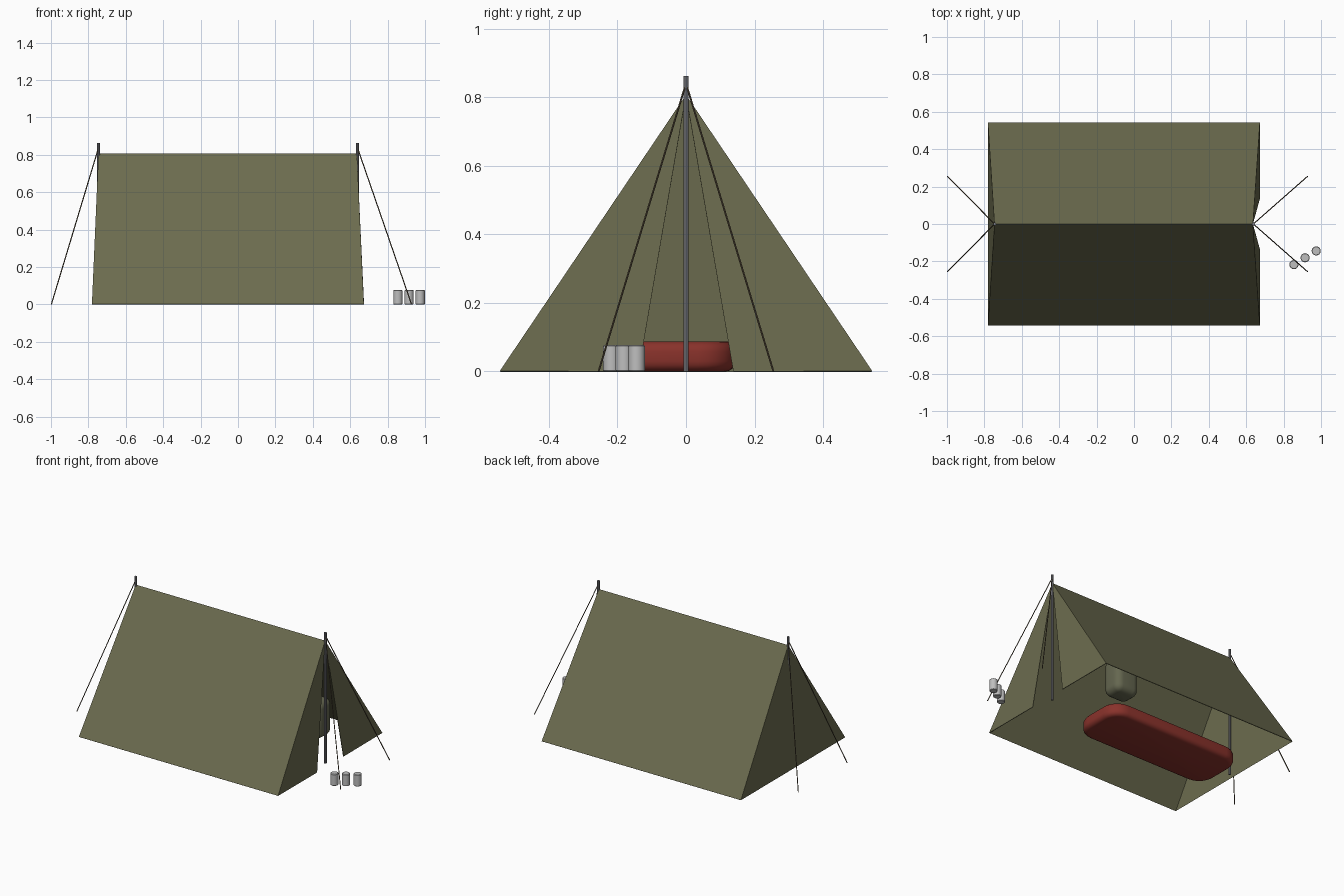
import bpy, bmesh, math
from mathutils import Vector

if "Cube" in bpy.data.objects:
    bpy.data.objects.remove(bpy.data.objects["Cube"])


def material(name, r, g, b):
    m = bpy.data.materials.new(name)
    m.diffuse_color = (r, g, b, 1)
    m.use_nodes = True
    m.node_tree.nodes["Principled BSDF"].inputs["Base Color"].default_value = m.diffuse_color
    return m


CANVAS = material("olive canvas", 0.150, 0.150, 0.078)
RED = material("red quilt", 0.25, 0.032, 0.024)
STEEL = material("pole steel", 0.21, 0.21, 0.23)
TIN = material("tin", 0.52, 0.52, 0.52)
ROPE = material("dark rope", 0.10, 0.075, 0.045)
PACK = material("drab green", 0.13, 0.135, 0.08)


def finish(name, bm, mat, smooth=False):
    bmesh.ops.recalc_face_normals(bm, faces=bm.faces)
    me = bpy.data.meshes.new(name)
    bm.to_mesh(me)
    bm.free()
    ob = bpy.data.objects.new(name, me)
    bpy.context.collection.objects.link(ob)
    me.materials.append(mat)
    if smooth:
        bpy.ops.object.select_all(action='DESELECT')
        ob.select_set(True)
        bpy.context.view_layer.objects.active = ob
        bpy.ops.object.shade_smooth_by_angle(angle=math.radians(40))
    return ob


def rod(name, a, b, r, mat, sides=8, rim=0.0):
    """Cylinder from point a to point b."""
    a, b = Vector(a), Vector(b)
    bm = bmesh.new()
    bmesh.ops.create_cone(bm, cap_ends=True, segments=sides, radius1=r,
                          radius2=r, depth=(b - a).length)
    if rim:
        ends = [e for e in bm.edges if abs(e.verts[0].co.z - e.verts[1].co.z) < 1e-5]
        bmesh.ops.bevel(bm, geom=ends, offset=rim, segments=1, affect='EDGES')
    rot = Vector((0, 0, 1)).rotation_difference(b - a).to_matrix()
    for v in bm.verts:
        v.co = rot @ v.co + (a + b) / 2
    return finish(name, bm, mat, True)


def cushion(name, lo, hi, plan_r, edge_r, mat):
    """Box with rounded plan corners and rounded top and bottom edges."""
    lo, hi = Vector(lo), Vector(hi)
    bm = bmesh.new()
    bmesh.ops.create_cube(bm, size=1)
    for v in bm.verts:
        v.co = Vector([(lo[i] + hi[i]) / 2 + v.co[i] * (hi[i] - lo[i]) for i in range(3)])
    up = [e for e in bm.edges if abs(e.verts[0].co.z - e.verts[1].co.z) > 0.01]
    bmesh.ops.bevel(bm, geom=up, offset=plan_r, segments=6, profile=0.5, affect='EDGES')
    flat = [e for e in bm.edges if abs(e.verts[0].co.z - e.verts[1].co.z) < 1e-5]
    bmesh.ops.bevel(bm, geom=flat, offset=edge_r, segments=4, profile=0.5, affect='EDGES')
    return finish(name, bm, mat, True)


# Canvas tent: two slopes, closed back end, two door flaps, no floor
FX, BX, TOP, W = 0.635, -0.745, 0.805, 0.542
bm = bmesh.new()
front_top = bm.verts.new((FX, 0, TOP))
back_top = bm.verts.new((BX, 0, TOP))
back_base = []
for s in (-1, 1):
    front = bm.verts.new((0.672, s * W, 0))
    back = bm.verts.new((-0.78, s * W, 0))
    flap = bm.verts.new((0.672, s * 0.138, 0))
    bm.faces.new((front_top, back_top, back, front))
    bm.faces.new((front_top, front, flap))
    back_base.append(back)
bm.faces.new((back_top, *back_base))
tent = finish("tent_canvas", bm, CANVAS)
sol = tent.modifiers.new("cloth", 'SOLIDIFY')
sol.thickness = 0.004
sol.offset = 0

# Poles and guy ropes at each end
for end, x, peg in (("front", FX + 0.003, 0.928), ("back", BX, -0.998)):
    rod(end + "_pole", (x, 0, 0), (x, 0, 0.862), 0.008, STEEL)
    for side, s in (("left", -1), ("right", 1)):
        rod(f"{end}_{side}_guy_rope", (x, 0, 0.84), (peg, s * 0.255, 0), 0.003, ROPE, 6)

# Bedding and pack inside the tent
cushion("sleeping_bag", (-0.71, -0.22, 0), (0.27, 0.145, 0.088), 0.11, 0.03, RED)
cushion("rucksack", (0.265, 0.225, 0), (0.435, 0.37, 0.24), 0.045, 0.04, PACK)

# Three tin cans outside the door
for i in range(3):
    x, y = 0.855 + 0.0595 * i, -0.217 + 0.0365 * i
    rod(f"tin_can_{i + 1}", (x, y, 0), (x, y, 0.077), 0.0245, TIN, 16, 0.003)
